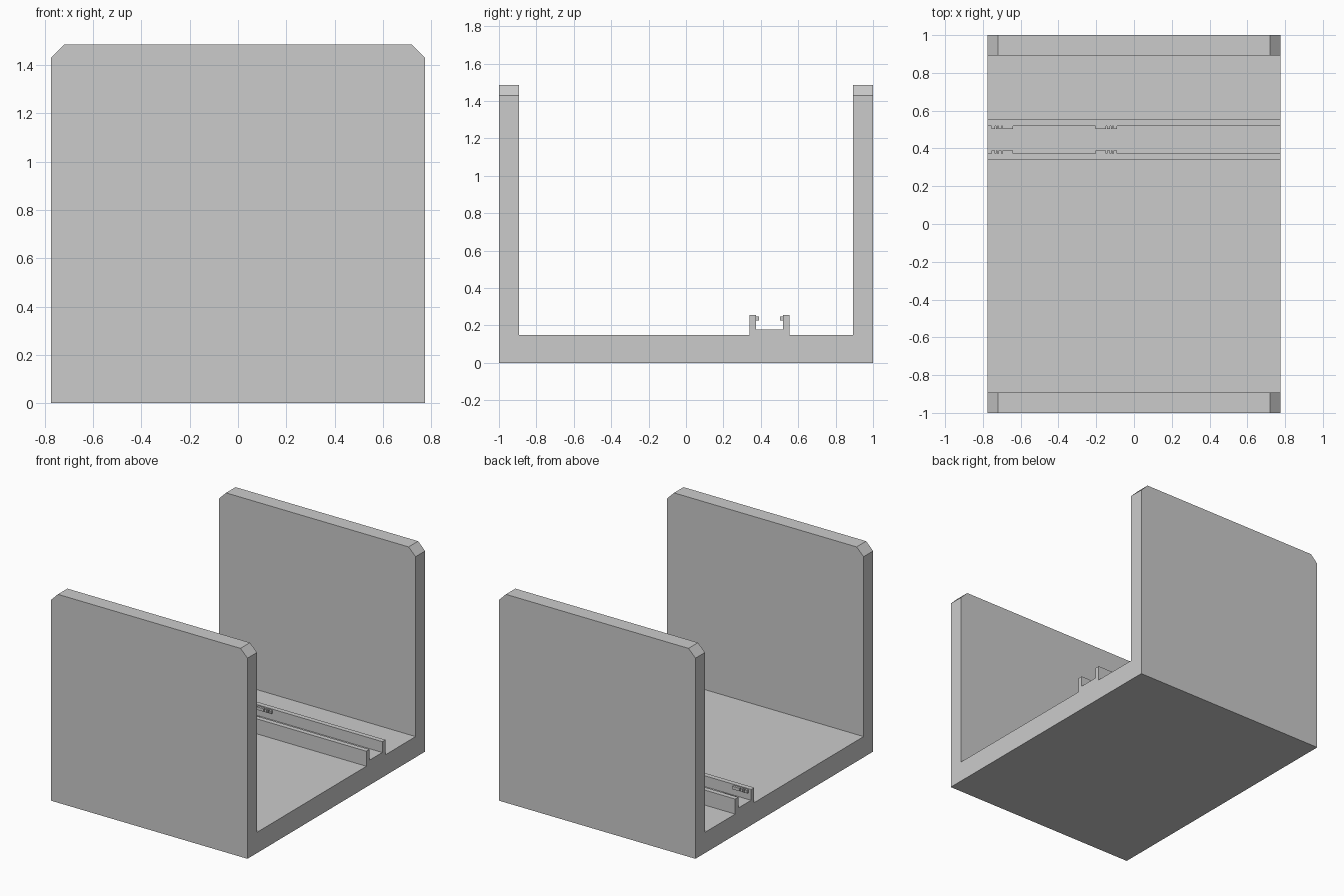
import bpy, bmesh

if "Cube" in bpy.data.objects:
    bpy.data.objects.remove(bpy.data.objects["Cube"])

HALF_X = 0.775
TOP = 1.485


def finish(bm, name):
    bmesh.ops.recalc_face_normals(bm, faces=bm.faces)
    mesh = bpy.data.meshes.new(name)
    bm.to_mesh(mesh)
    bm.free()
    obj = bpy.data.objects.new(name, mesh)
    bpy.context.collection.objects.link(obj)
    return obj


def add_box(bm, x, y, z):
    verts = bmesh.ops.create_cube(bm, size=1)["verts"]
    for v in verts:
        for i, (lo, hi) in enumerate((x, y, z)):
            v.co[i] = lo if v.co[i] < 0 else hi


# U-shaped bracket with the twin guide rail, one section extruded along x
section = [(-1, 0), (1, 0), (1, TOP), (0.893, TOP), (0.893, 0.148),
           (0.553, 0.148), (0.553, 0.255), (0.518, 0.255), (0.518, 0.178),
           (0.374, 0.178), (0.374, 0.255), (0.339, 0.255), (0.339, 0.148),
           (-0.893, 0.148), (-0.893, TOP), (-1, TOP)]
bm = bmesh.new()
face = bm.faces.new([bm.verts.new((-HALF_X, y, z)) for y, z in section])
ext = bmesh.ops.extrude_face_region(bm, geom=[face], use_keep_orig=True)
new_verts = [g for g in ext["geom"] if isinstance(g, bmesh.types.BMVert)]
bmesh.ops.translate(bm, verts=new_verts, vec=(2 * HALF_X, 0, 0))
bmesh.ops.recalc_face_normals(bm, faces=bm.faces)

# Chamfer the upper corners of both side walls
corners = [e for e in bm.edges
           if all(v.co.z > TOP - 0.001 for v in e.verts)
           and abs(e.verts[0].co.x - e.verts[1].co.x) < 0.001]
bmesh.ops.bevel(bm, geom=corners, offset=0.055, segments=1,
                affect='EDGES', offset_type='OFFSET')
finish(bm, "rail_bracket")

# Small retaining tabs inside the rail: a long bar and three short ribs,
# at the end and middle of the rail, facing each other
for group, start, direction in (("end", -0.640, -1), ("middle", -0.205, 1)):
    for side, y in (("front", (0.370, 0.390)), ("back", (0.502, 0.522))):
        bm = bmesh.new()
        for a, b in ((0, 0.056), (0.062, 0.078), (0.083, 0.090), (0.096, 0.115)):
            x = sorted((start + direction * a, start + direction * b))
            add_box(bm, x, y, (0.227, 0.248))
        finish(bm, f"{group}_tabs_{side}")
